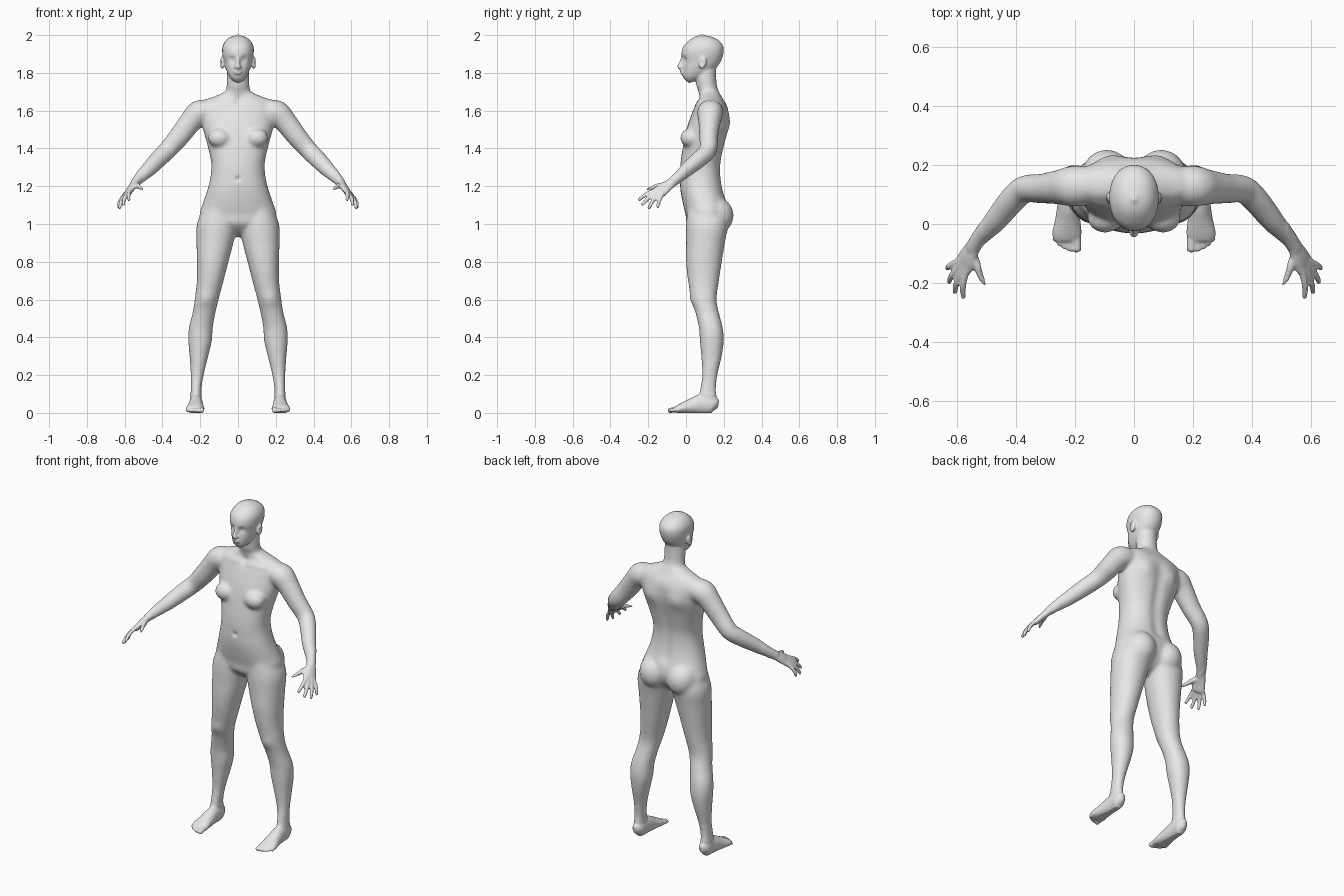
import bpy, bmesh, math
from mathutils import Vector, Matrix

X, Y, Z = Vector((1, 0, 0)), Vector((0, 1, 0)), Vector((0, 0, 1))
bm = bmesh.new()


def spline(rows, steps=5):
    """Smooth interpolation through rows of numbers."""
    out = []
    for i in range(len(rows) - 1):
        p0, p1, p2 = rows[max(i - 1, 0)], rows[i], rows[i + 1]
        p3 = rows[min(i + 2, len(rows) - 1)]
        for k in range(steps):
            t = k / steps
            out.append([0.5 * (2 * b + (c - a) * t + (2 * a - 5 * b + 4 * c - d) * t * t
                               + (3 * b - a - 3 * c + d) * t ** 3)
                        for a, b, c, d in zip(p0, p1, p2, p3)])
    return out + [list(rows[-1])]


def tube(rows, u=X, axis=None, power=2.0, mirror=True, n=28):
    """Closed tube through rows of x, y, z, radius along u, radius across."""
    rows = spline(rows)
    pts = [Vector(r[:3]) for r in rows]
    for s in ((1, -1) if mirror else (1,)):
        rings = []
        for i, r in enumerate(rows):
            t = axis or (pts[min(i + 1, len(pts) - 1)] - pts[max(i - 1, 0)]).normalized()
            a = (u - t * t.dot(u)).normalized()
            b = t.cross(a)
            ring = []
            for k in range(n):
                c, d = math.cos(2 * math.pi * k / n), math.sin(2 * math.pi * k / n)
                c = math.copysign(abs(c) ** (2 / power), c)
                d = math.copysign(abs(d) ** (2 / power), d)
                p = pts[i] + a * (r[3] * c) + b * (r[4] * d)
                ring.append(bm.verts.new((p.x * s, p.y, p.z)))
            rings.append(ring)
        faces = []
        for r0, r1 in zip(rings, rings[1:]):
            for k in range(n):
                j = (k + 1) % n
                faces.append(bm.faces.new((r0[k], r0[j], r1[j], r1[k])))
        for ring, row, p, q in ((rings[0], rows[0], pts[0], pts[1]),
                                (rings[-1], rows[-1], pts[-1], pts[-2])):
            tip = p + (p - q).normalized() * 0.6 * min(row[3], row[4])
            v = bm.verts.new((tip.x * s, tip.y, tip.z))
            for k in range(n):
                faces.append(bm.faces.new((ring[k], ring[(k + 1) % n], v)))
        bmesh.ops.recalc_face_normals(bm, faces=faces)


def upright(rows, **kw):
    """Level sections given as x, z, half width, front y, back y."""
    tube([(x, (f + b) / 2, z, w, (b - f) / 2) for x, z, w, f, b in rows], axis=Z, **kw)


def blob(c, r, tilt=0.0):
    for s in ((1, -1) if c[0] else (1,)):
        m = (Matrix.Translation((c[0] * s, c[1], c[2])) @ Matrix.Rotation(tilt, 4, 'X')
             @ Matrix.Diagonal((*r, 1)))
        bmesh.ops.create_icosphere(bm, subdivisions=3, radius=1, matrix=m)


# torso
upright([(0, .955, .05, .05, .16), (0, 1.0, .16, .005, .2), (0, 1.05, .203, -.002, .222),
         (0, 1.1, .19, -.015, .22), (0, 1.18, .163, -.03, .198), (0, 1.25, .146, -.032, .187),
         (0, 1.32, .142, -.03, .187), (0, 1.4, .158, -.018, .202), (0, 1.5, .185, .002, .224),
         (0, 1.57, .195, .025, .229), (0, 1.62, .2, .045, .22), (0, 1.655, .18, .066, .2),
         (0, 1.675, .125, .07, .188), (0, 1.7, .07, .07, .175)], power=2.25, mirror=False)
blob((.098, .022, 1.455), (.062, .053, .052))      # chest
blob((.092, .155, 1.045), (.09, .098, .1))         # seat

# neck and skull
upright([(0, 1.64, .07, .08, .19), (0, 1.69, .066, .068, .178), (0, 1.73, .06, .056, .164),
         (0, 1.78, .059, .05, .16), (0, 1.83, .055, .05, .16)], mirror=False)
upright([(0, 1.757, .024, .0, .05), (0, 1.775, .042, -.015, .09), (0, 1.80, .056, -.02, .13),
         (0, 1.83, .068, -.019, .163), (0, 1.86, .075, -.017, .184), (0, 1.90, .083, -.024, .198),
         (0, 1.94, .082, -.014, .198), (0, 1.97, .066, .014, .176), (0, 1.988, .044, .04, .145),
         (0, 1.997, .018, .065, .11)], power=2.15, mirror=False)

# nose, lips, ears
tube([(0, -.016, 1.882, .008, .01), (0, -.026, 1.855, .009, .01),
      (0, -.034, 1.833, .014, .012), (0, -.022, 1.824, .012, .008)], mirror=False)
blob((.011, -.022, 1.829), (.009, .011, .008))
for z, y in ((1.809, -.022), (1.798, -.02)):
    blob((0, y, z), (.023, .011, .0065))
blob((.084, .088, 1.853), (.012, .02, .034), -0.2)

# legs
upright([(.105, 1.1, .07, .01, .2), (.112, 1.0, .106, .0, .222), (.122, .9, .098, .0, .206),
         (.134, .8, .084, .0, .19), (.147, .7, .071, .01, .175), (.166, .6, .064, .03, .162),
         (.18, .53, .061, .05, .175), (.197, .45, .064, .068, .195), (.201, .38, .063, .073, .2),
         (.207, .3, .05, .08, .19), (.216, .2, .035, .085, .167), (.222, .12, .029, .073, .16),
         (.223, .05, .031, .06, .165)], power=2.1)

# feet and toes
tube([(.222, .16, .035, .02, .03), (.222, .14, .043, .033, .047), (.222, .08, .046, .036, .052),
      (.224, .02, .033, .042, .039), (.227, -.03, .022, .05, .026),
      (.228, -.055, .016, .045, .018)])
for x, y, r in ((.194, -.09, .0145), (.216, -.09, .01), (.234, -.082, .0095),
                (.251, -.072, .009), (.267, -.056, .009)):
    tube([(x, -.03, .016, r, r), (x, (y - .03) / 2, .017, r, r),
          (x, y, .011, r * 1.05, r)], n=16)

# arms
tube([(.15, .13, 1.595, .065, .058), (.205, .128, 1.588, .07, .068),
      (.25, .125, 1.543, .06, .061), (.31, .12, 1.465, .051, .056),
      (.372, .117, 1.393, .047, .05), (.415, .078, 1.35, .045, .048),
      (.47, .01, 1.293, .039, .042), (.52, -.045, 1.243, .029, .031),
      (.55, -.085, 1.213, .026, .022)], u=Y)

# hands: palm, fingers, thumb
across = Vector((.033, .045, -.03))
tube([(.54, -.07, 1.222, .026, .021), (.562, -.11, 1.194, .036, .019),
      (.577, -.14, 1.17, .041, .016), (.583, -.152, 1.16, .036, .013)], u=across)
fingers = (((.566, -.158, 1.18), (.578, -.25, 1.127)), ((.579, -.155, 1.167), (.607, -.233, 1.1)),
           ((.591, -.145, 1.157), (.627, -.197, 1.083)), ((.6, -.128, 1.149), (.633, -.15, 1.088)))
for base, tip in fingers:
    p, q = Vector(base), Vector(tip)
    mid = (p + q) / 2 + Vector((.007, -.003, .005))
    tube([(*(p * 1.25 - q * .25), .011, .012), (*mid, .011, .011), (*q, .0085, .0085)],
         u=across, n=16)
tube([(.553, -.09, 1.208, .017, .017), (.527, -.152, 1.2, .014, .014),
      (.504, -.21, 1.183, .0095, .0095)], u=across, n=16)

# fuse everything into one skin
mesh = bpy.data.meshes.new("body")
bm.to_mesh(mesh)
bm.free()
body = bpy.data.objects.new("body", mesh)
bpy.context.collection.objects.link(body)
bpy.context.view_layer.objects.active = body
body.select_set(True)
fuse = body.modifiers.new("fuse", 'REMESH')
fuse.mode = 'VOXEL'
fuse.voxel_size = 0.006
bpy.ops.object.modifier_apply(modifier=fuse.name)

# soften joins, more on the large forms than on face, hands and feet
bm = bmesh.new()
bm.from_mesh(body.data)
large = [v for v in bm.verts if .1 < v.co.z < 1.72 and abs(v.co.x) < .52]
for i in range(20):
    bmesh.ops.smooth_vert(bm, verts=large, factor=0.5, use_axis_x=True, use_axis_y=True,
                          use_axis_z=True)
for i in range(2):
    bmesh.ops.smooth_vert(bm, verts=bm.verts[:], factor=0.4, use_axis_x=True,
                          use_axis_y=True, use_axis_z=True)

# soft dents and bulges: centre, radius, push
dabs = [((.033, -.012, 1.872), .016, (0, .011, 0)),       # eye sockets
        ((.033, -.004, 1.870), .009, (0, -.004, 0)),      # eyeballs
        ((.098, .083, 1.855), .013, (-.006, 0, 0)),       # ear bowls
        ((0, -.032, 1.803), .004, (0, .004, 0)),          # mouth
        ((0, -.033, 1.24), .013, (0, .01, 0)),            # navel
        ((.09, .215, 1.53), .05, (0, .012, 0)),           # shoulder blades
        ((.17, .03, .6), .04, (0, -.008, 0)),             # knee caps
        ((0, .06, 1.655), .022, (0, .008, 0))]            # throat notch
dabs += [((0, .2, 1.16 + .045 * i), .034, (0, -.008, 0)) for i in range(10)]   # spine
dabs += [((.03 + .035 * i, .06, 1.642), .02, (0, -.004, .002)) for i in range(4)]  # collar bones
for c, r, push in dabs:
    for s in ((1, -1) if c[0] else (1,)):
        centre, move = Vector((c[0] * s, c[1], c[2])), Vector((push[0] * s, push[1], push[2]))
        for v in bm.verts:
            if abs(v.co.z - centre.z) < 2.5 * r:
                v.co += move * math.exp(-(v.co - centre).length_squared / r ** 2)

# flat soles
for v in bm.verts:
    v.co.z = max(v.co.z, 0.0)
bm.to_mesh(body.data)
bm.free()

skin = bpy.data.materials.new("plain grey")
skin.diffuse_color = (0.8, 0.8, 0.8, 1)
body.data.materials.clear()
body.data.materials.append(skin)
bpy.ops.object.shade_smooth()
